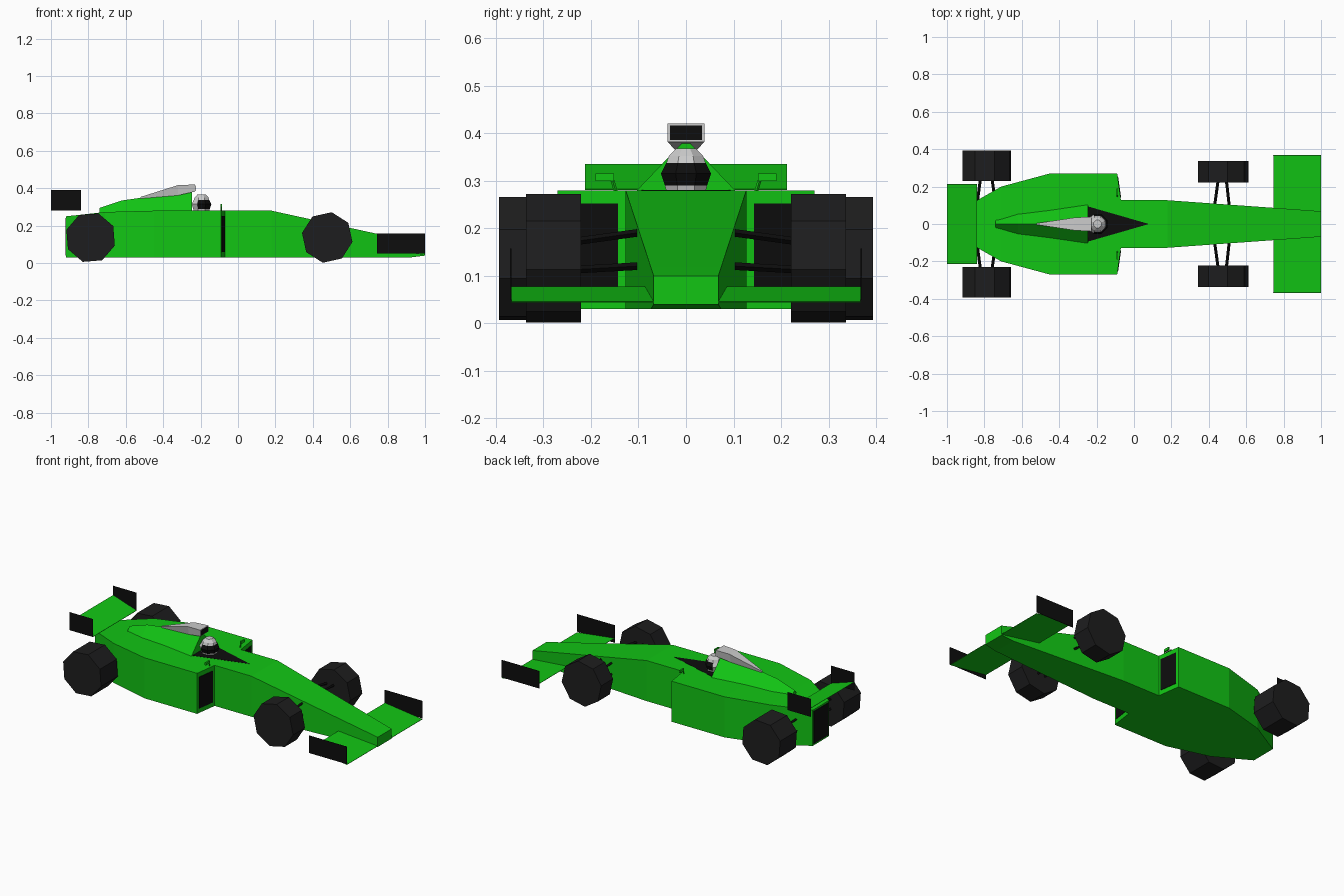
import bpy, bmesh, math
from mathutils import Vector

if "Cube" in bpy.data.objects:
    bpy.data.objects.remove(bpy.data.objects["Cube"])


def material(name, rgb):
    m = bpy.data.materials.new(name)
    m.diffuse_color = (*rgb, 1)
    m.use_nodes = True
    m.node_tree.nodes["Principled BSDF"].inputs["Base Color"].default_value = m.diffuse_color
    return m


GREEN = material("green_paint", (0.006, 0.56, 0.007))
BLACK = material("black", (0.004, 0.004, 0.004))
RUBBER = material("rubber", (0.0125, 0.0125, 0.013))


def loft(name, rings, mat=None):
    """Skin a row of equal-length point rings and cap both ends."""
    bm = bmesh.new()
    rows = [[bm.verts.new(p) for p in ring] for ring in rings]
    n = len(rows[0])
    for a, b in zip(rows, rows[1:]):
        for i in range(n):
            j = (i + 1) % n
            bm.faces.new((a[i], a[j], b[j], b[i]))
    bm.faces.new(rows[0])
    bm.faces.new(rows[-1])
    bmesh.ops.recalc_face_normals(bm, faces=bm.faces)
    me = bpy.data.meshes.new(name)
    bm.to_mesh(me)
    bm.free()
    if mat:
        me.materials.append(mat)
    ob = bpy.data.objects.new(name, me)
    bpy.context.collection.objects.link(ob)
    return ob


def section(x, w, z0, z1, wb=None):
    """Four-sided section across the car, bottom half width optional."""
    wb = w if wb is None else wb
    return [(x, -wb, z0), (x, wb, z0), (x, w, z1), (x, -w, z1)]


def box(name, x0, x1, y0, y1, z0, z1, mat):
    return loft(name, [[(x, y0, z0), (x, y1, z0), (x, y1, z1), (x, y0, z1)]
                       for x in (x0, x1)], mat)


def rod(name, a, b, r, mat, sides=4):
    a, b = Vector(a), Vector(b)
    d = (b - a).normalized()
    u = d.cross(Vector((0, 0, 1))).normalized()
    v = u.cross(d)
    angles = [2 * math.pi * i / sides for i in range(sides)]
    return loft(name, [[p + r * (math.cos(t) * u + math.sin(t) * v) for t in angles]
                       for p in (a, b)], mat)


def wheel(name, x, z, r, y0, y1, start):
    angles = [math.radians(start + 45 * i) for i in range(8)]
    loft(name, [[(x + r * math.cos(t), y, z + r * math.sin(t)) for t in angles]
                for y in (y0, y1)], RUBBER)


# Body: tail, side pods, cockpit and nose in one skin
loft("body", [section(*s) for s in (
    (-0.92, 0.08, 0.03, 0.25), (-0.71, 0.20, 0.03, 0.273), (-0.45, 0.27, 0.03, 0.28),
    (-0.09, 0.27, 0.03, 0.28), (-0.07, 0.127, 0.03, 0.28), (0.18, 0.127, 0.03, 0.28),
    (0.92, 0.074, 0.03, 0.118), (1.0, 0.068, 0.04, 0.10))], GREEN)
box("tail_panel", -0.923, -0.915, -0.072, 0.072, 0.04, 0.24, BLACK)

# Cockpit opening
loft("cockpit_opening", [[(-0.25, -0.095, z), (-0.25, 0.095, z), (0.08, 0, z)]
                         for z in (0.275, 0.281)], BLACK)

# Engine cover with a ridge
loft("engine_cover", [[(x, -w, z0), (x, w, z0), (x, 0, z1)] for x, w, z0, z1 in (
    (-0.74, 0.027, 0.26, 0.295), (-0.62, 0.062, 0.265, 0.335),
    (-0.245, 0.108, 0.275, 0.388))], GREEN)

# Air intake above the driver
loft("air_intake", [section(-0.52, 0.004, 0.345, 0.354),
                    section(-0.32, 0.034, 0.362, 0.417, 0.02),
                    section(-0.23, 0.039, 0.382, 0.42)])
box("air_intake_mouth", -0.235, -0.228, -0.034, 0.034, 0.386, 0.416, BLACK)

# Helmet: eight-sided, front faces of the wide bands are the visor
helmet = loft("helmet", [
    [(-0.195 + r * math.cos(t), r * math.sin(t), z)
     for t in [math.radians(22.5 + 45 * i) for i in range(8)]]
    for z, r in ((0.275, 0.044), (0.29, 0.048), (0.315, 0.057), (0.337, 0.045),
                 (0.352, 0.039), (0.368, 0.022))])
helmet.data.materials.append(material("helmet_grey", (0.8, 0.8, 0.8)))
helmet.data.materials.append(BLACK)
for f in helmet.data.polygons:
    if 0.288 < f.center.z < 0.335 and f.center.x > -0.2:
        f.material_index = 1

# Wings: sloped blades
loft("front_wing", [[(x, -0.367, z), (x, 0.367, z), (x, 0.367, z + 0.002), (x, -0.367, z + 0.002)]
                    for x, z in ((0.745, 0.076), (1.0, 0.044))], GREEN)
loft("rear_wing", [[(x, -0.212, z), (x, 0.212, z), (x, 0.212, z + 0.002), (x, -0.212, z + 0.002)]
                   for x, z in ((-1.0, 0.333), (-0.84, 0.281))], GREEN)

for s, side in ((1, "left"), (-1, "right")):
    # Wing end plates
    box(f"front_end_plate_{side}", 0.743, 1.0, s * 0.367, s * 0.37, 0.05, 0.157, BLACK)
    box(f"rear_end_plate_{side}", -1.0, -0.84, s * 0.212, s * 0.2128, 0.281, 0.392, BLACK)

    # Wheels
    wheel(f"front_wheel_{side}", 0.477, 0.137, 0.137, s * 0.221, s * 0.337, 80)
    wheel(f"rear_wheel_{side}", -0.788, 0.136, 0.136, s * 0.23, s * 0.393, 72)

    # Suspension arms: upper and lower pairs
    for level, z_in, z_out in (("upper", 0.192, 0.17), ("lower", 0.121, 0.112)):
        for pos, xi, yi, xo in (("front_axle_fore", 0.51, 0.09, 0.492),
                                ("front_axle_aft", 0.43, 0.09, 0.452),
                                ("rear_axle_fore", -0.745, 0.14, -0.76),
                                ("rear_axle_aft", -0.84, 0.10, -0.82)):
            rod(f"arm_{pos}_{level}_{side}", (xi, s * yi, z_in), (xo, s * 0.25, z_out),
                0.008, BLACK)

    # Dark radiator opening on the slanted side pod front
    y0, y1 = 0.143, 0.253
    loft(f"side_pod_opening_{side}", [
        [(x0 - 0.0203 * (y - 0.127) / 0.143, s * y, z) for y, z in
         ((y0, 0.058), (y1, 0.058), (y1, 0.252), (y0, 0.252))]
        for x0 in (-0.072, -0.067)], BLACK)

    # Mirrors on stalks
    box(f"mirror_{side}", -0.094, -0.085, s * 0.152, s * 0.19, 0.299, 0.315, GREEN)
    rod(f"mirror_stalk_{side}", (-0.089, s * 0.148, 0.278), (-0.089, s * 0.156, 0.305),
        0.004, GREEN)
